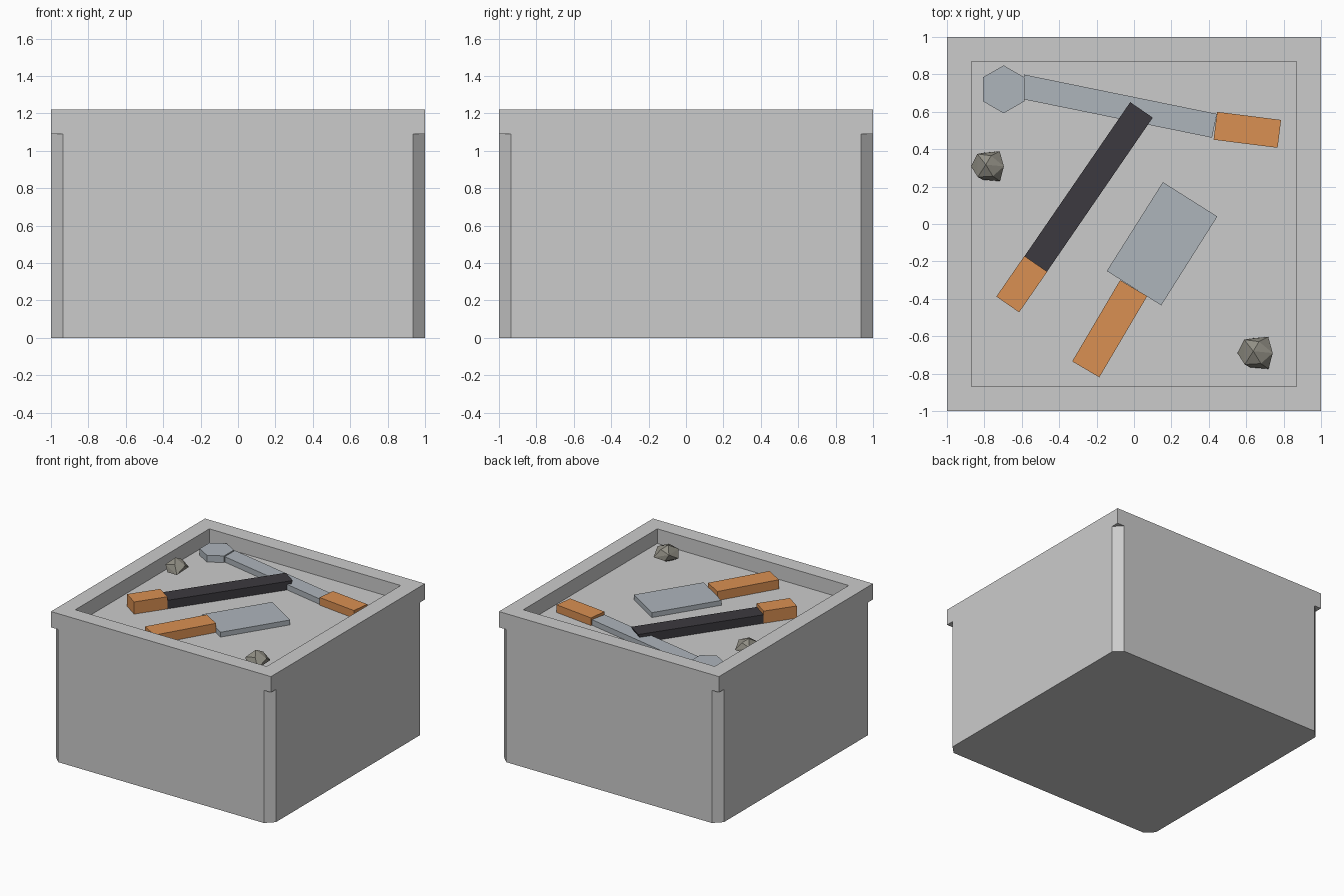
import bpy, bmesh, math
from mathutils import Vector, Matrix

if "Cube" in bpy.data.objects:
    bpy.data.objects.remove(bpy.data.objects["Cube"])

FLOOR, TOP, LIP = 1.10, 1.22, 1.09   # tray floor, rim top, underside of rim corners
INNER, CH = 0.87, 0.065              # tray half width, corner chamfer


def material(name, rgb):
    m = bpy.data.materials.new(name)
    m.diffuse_color = (*rgb, 1)
    m.use_nodes = True
    m.node_tree.nodes["Principled BSDF"].inputs["Base Color"].default_value = m.diffuse_color
    return m


WOOD = material("wood", (0.70, 0.28, 0.085))
STEEL = material("steel", (0.42, 0.46, 0.50))
IRON = material("dark_iron", (0.045, 0.042, 0.05))
STONE = material("stone", (0.28, 0.27, 0.23))


def finish(name, bm, mat=None):
    bmesh.ops.recalc_face_normals(bm, faces=bm.faces)
    me = bpy.data.meshes.new(name)
    bm.to_mesh(me)
    bm.free()
    ob = bpy.data.objects.new(name, me)
    bpy.context.collection.objects.link(ob)
    if mat:
        me.materials.append(mat)
    return ob


def bar(name, start, end, width, z0, z1, mat, undercut=0.0):
    """Flat bar lying from start to end; undercut shortens the bottom of the far end."""
    a, b = Vector(start), Vector(end)
    d = (b - a).normalized()
    n = Vector((-d.y, d.x)) * width / 2
    bm = bmesh.new()
    low_end = b - d * undercut
    lo = [bm.verts.new((*p, z0)) for p in (a - n, low_end - n, low_end + n, a + n)]
    hi = [bm.verts.new((*p, z1)) for p in (a - n, b - n, b + n, a + n)]
    bm.faces.new(lo)
    bm.faces.new(hi)
    for i in range(4):
        j = (i + 1) % 4
        bm.faces.new((lo[i], lo[j], hi[j], hi[i]))
    return finish(name, bm, mat)


# Stone block: chamfered corners below a square rim, sunken tray on top
bm = bmesh.new()
corners = [(-1, -1), (1, -1), (1, 1), (-1, 1)]


def ring(points, z):
    return [bm.verts.new((x, y, z)) for x, y in points]


octagon = []
for i in range(4):
    a, b = Vector(corners[i]), Vector(corners[(i + 1) % 4])
    d = (b - a).normalized() * CH
    octagon += [a + d, b - d]
bottom, upper = ring(octagon, 0), ring(octagon, LIP)
lip, rim = ring(corners, LIP), ring(corners, TOP)
small = [(x * INNER, y * INNER) for x, y in corners]
inner, floor = ring(small, TOP), ring(small, FLOOR)
bm.faces.new(bottom)
bm.faces.new(floor)
for i in range(4):
    j = (i + 1) % 4
    p, q = 2 * i, 2 * i + 1
    r = (q + 1) % 8
    bm.faces.new((bottom[p], bottom[q], upper[q], lip[j], rim[j], rim[i], lip[i], upper[p]))
    bm.faces.new((bottom[q], bottom[r], upper[r], upper[q]))   # chamfer
    bm.faces.new((upper[q], upper[r], lip[j]))                 # underside of rim corner
    bm.faces.new((rim[i], rim[j], inner[j], inner[i]))
    bm.faces.new((inner[i], inner[j], floor[j], floor[i]))
finish("stone_block", bm)

# Long hammer: hexagonal head, steel shaft, wooden grip
bm = bmesh.new()
bmesh.ops.create_cone(bm, cap_ends=True, segments=6, radius1=0.128, radius2=0.128,
                      depth=1.155 - FLOOR,
                      matrix=Matrix.Translation((-0.697, 0.72, (1.155 + FLOOR) / 2)))
if max(v.co.y for v in bm.verts) < 0.84:      # a point must face +y
    bmesh.ops.rotate(bm, verts=bm.verts, cent=(-0.697, 0.72, 0),
                     matrix=Matrix.Rotation(math.pi / 6, 3, 'Z'))
finish("hammer_head", bm, STEEL)
bar("hammer_shaft", (-0.60, 0.735), (0.43, 0.525), 0.13, FLOOR, 1.145, STEEL)
bar("hammer_grip", (0.435, 0.525), (0.777, 0.482), 0.15, FLOOR, 1.163, WOOD)

# Dark chisel
bar("chisel_blade", (-0.525, -0.213), (0.04, 0.61), 0.146, FLOOR, 1.17, IRON, 0.035)
bar("chisel_grip", (-0.675, -0.43), (-0.525, -0.213), 0.148, FLOOR, 1.20, WOOD)

# Broad blade with wooden grip
bar("broad_blade", (0.0, -0.343), (0.30, 0.132), 0.344, FLOOR, 1.14, STEEL)
bar("broad_blade_grip", (-0.258, -0.777), (-0.002, -0.343), 0.168, FLOOR, 1.175, WOOD)

# Loose pebbles: hull of an uneven 12-point lump
LUMP = [(0, 0, -0.07), (-0.093, 0, -0.02), (0.068, 0.085, -0.02), (0.07, -0.083, -0.025),
        (-0.028, 0.076, -0.03), (-0.025, -0.075, -0.03), (0.092, 0, 0.03),
        (-0.058, 0.07, 0.025), (-0.055, -0.06, 0.025), (0.02, 0.06, 0.045),
        (0.03, -0.055, 0.045), (-0.01, 0.01, 0.07)]
for k, (x, y, s) in enumerate([(-0.783, 0.308, 0.95), (0.648, -0.69, 1.02)], 1):
    bm = bmesh.new()
    for p in LUMP:
        bm.verts.new(Vector(p) * s + Vector((x, y, 1.15)))
    bmesh.ops.convex_hull(bm, input=bm.verts)
    finish(f"pebble_{k}", bm, STONE)
